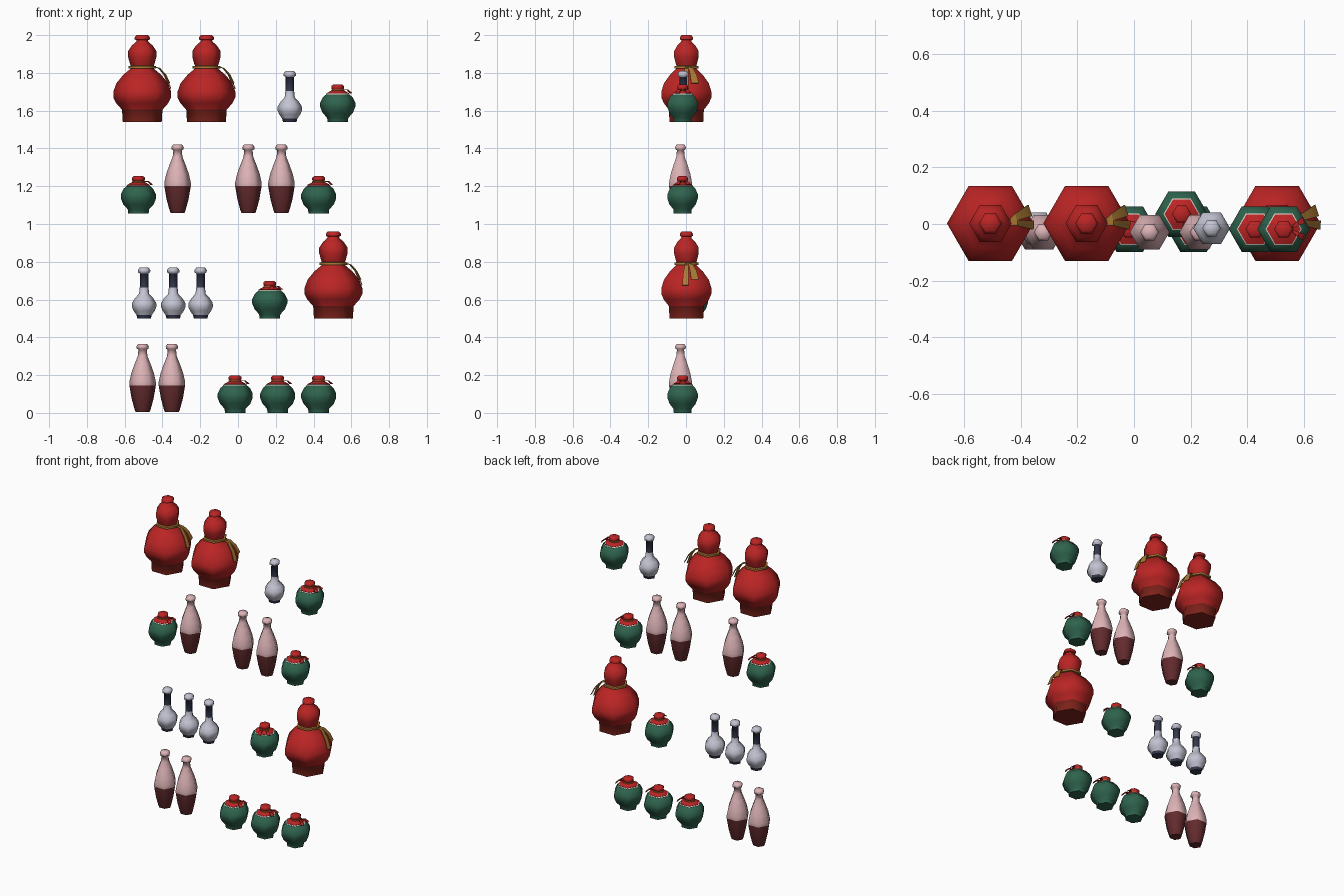
import bpy, bmesh, math
from mathutils import Vector, Matrix

if "Cube" in bpy.data.objects:
    bpy.data.objects.remove(bpy.data.objects["Cube"])


def material(name, rgb):
    m = bpy.data.materials.new(name)
    m.diffuse_color = (*rgb, 1)
    m.use_nodes = True
    m.node_tree.nodes["Principled BSDF"].inputs["Base Color"].default_value = m.diffuse_color
    return m


RED = material("red", (0.50, 0.018, 0.018))
BROWN = material("brown red", (0.20, 0.016, 0.010))
GOLD = material("gold", (0.42, 0.20, 0.035))
GREEN = material("green", (0.028, 0.125, 0.075))
CREAM = material("cream", (0.75, 0.68, 0.62))
PINK = material("pink", (0.72, 0.45, 0.47))
WINE = material("wine", (0.125, 0.024, 0.027))
PALE = material("pale lavender", (0.55, 0.55, 0.65))
NAVY = material("navy grey", (0.035, 0.042, 0.075))


def finish(bm, name, loc, mats, turn=0, smooth=65):
    """Turn a bmesh into a placed, shaded object."""
    bmesh.ops.recalc_face_normals(bm, faces=bm.faces)
    bm.transform(Matrix.Translation(loc) @ Matrix.Rotation(turn, 4, 'Z'))
    me = bpy.data.meshes.new(name)
    bm.to_mesh(me)
    bm.free()
    for m in mats:
        me.materials.append(m)
    ob = bpy.data.objects.new(name, me)
    bpy.context.collection.objects.link(ob)
    bpy.ops.object.select_all(action='DESELECT')
    ob.select_set(True)
    bpy.context.view_layer.objects.active = ob
    bpy.ops.object.shade_smooth_by_angle(angle=math.radians(smooth))
    return ob


def lathe(name, loc, profile, mats, rule=lambda z: 0, turn=0):
    """Six-sided turned shape from (radius, height) points, coloured by height."""
    bm = bmesh.new()
    rings = [[bm.verts.new((r * math.cos(i * math.pi / 3), r * math.sin(i * math.pi / 3), z))
              for i in range(6)] for r, z in profile]
    for a, b in zip(rings, rings[1:]):
        for i in range(6):
            j = (i + 1) % 6
            bm.faces.new((a[i], a[j], b[j], b[i]))
    bm.faces.new(rings[0])
    bm.faces.new(rings[-1])
    for f in bm.faces:
        f.material_index = rule(f.calc_center_median().z)
    return finish(bm, name, loc, mats, turn)


def ribbon(name, loc, points, widths, mat, turn=0, thick=0.004):
    """Thin strip following points that lie out along +x."""
    bm = bmesh.new()
    rows = []
    for p, w in zip(points, widths):
        p = Vector(p)
        side = Vector((-p.y, p.x, 0)).normalized() * w / 2
        out = Vector((p.x, p.y, 0.06)).normalized() * thick
        rows.append([bm.verts.new(v) for v in (p - side, p + side, p + side + out, p - side + out)])
    for a, b in zip(rows, rows[1:]):
        for i in range(4):
            j = (i + 1) % 4
            bm.faces.new((a[i], a[j], b[j], b[i]))
    bm.faces.new(rows[0])
    bm.faces.new(rows[-1])
    finish(bm, name, loc, [mat], turn, 30)


def gourd(x, y, z):
    loc = Vector((x, y, z))
    lathe("gourd_body", loc, [
        (0.103, 0), (0.107, 0.065), (0.138, 0.10), (0.153, 0.13), (0.153, 0.16),
        (0.137, 0.205), (0.100, 0.25), (0.064, 0.28), (0.058, 0.292), (0.064, 0.305),
        (0.075, 0.345), (0.075, 0.375), (0.055, 0.405), (0.032, 0.425), (0.030, 0.433),
        (0.040, 0.437), (0.040, 0.448), (0.030, 0.46)],
        [RED, BROWN], lambda h: 1 if h < 0.065 else 0)
    # cord round the waist with two hanging tails
    lathe("gourd_cord", loc, [(0.060, 0.282), (0.074, 0.284), (0.074, 0.296), (0.060, 0.298)], [GOLD])
    ribbon("cord_tail_long", loc, [(0.068, 0, 0.288), (0.092, 0.002, 0.282), (0.128, -0.003, 0.235),
                                   (0.150, -0.006, 0.175)], [0.014, 0.02, 0.028, 0.032], GOLD)
    ribbon("cord_tail_short", loc, [(0.068, 0.01, 0.290), (0.088, 0.022, 0.284), (0.118, 0.036, 0.25),
                                    (0.138, 0.045, 0.205)], [0.014, 0.024, 0.036, 0.042], GOLD)


def jar(x, y, z, turn=0):
    loc = Vector((x, y, z))
    lathe("jar_body", loc, [
        (0.054, 0), (0.056, 0.022), (0.080, 0.048), (0.093, 0.080), (0.093, 0.102),
        (0.078, 0.132), (0.056, 0.150), (0.034, 0.156)], [GREEN])
    # cloth cover with a pale hem, tied with a cord
    lathe("cover_hem", loc, [(0.062, 0.143), (0.064, 0.146), (0.056, 0.153), (0.040, 0.154)], [CREAM])
    lathe("jar_cover", loc, [
        (0.058, 0.146), (0.060, 0.152), (0.040, 0.163), (0.027, 0.169), (0.034, 0.178),
        (0.034, 0.190), (0.025, 0.198)], [RED])
    lathe("jar_cord", loc, [(0.026, 0.165), (0.034, 0.166), (0.034, 0.171), (0.026, 0.172)], [GOLD])
    for n, dy in (("left", 0.02), ("right", -0.018)):
        ribbon("cover_tail_" + n, loc, [(0.032, dy * 0.4, 0.168), (0.050, dy, 0.169), (0.068, dy * 1.5, 0.152)],
               [0.010, 0.016, 0.024], RED, turn)


def tall_bottle(x, y, z):
    lathe("tall_bottle", (x, y, z), [
        (0.037, 0.004), (0.043, 0.02), (0.058, 0.075), (0.070, 0.145), (0.070, 0.165),
        (0.060, 0.21), (0.042, 0.26), (0.026, 0.30), (0.022, 0.335), (0.031, 0.340),
        (0.033, 0.352), (0.024, 0.365)], [PINK, WINE], lambda h: 1 if h < 0.145 else 0)


def round_bottle(x, y, z):
    lathe("round_bottle", (x, y, z), [
        (0.036, 0), (0.040, 0.018), (0.056, 0.040), (0.065, 0.062), (0.064, 0.082),
        (0.048, 0.108), (0.027, 0.130), (0.023, 0.165), (0.022, 0.238), (0.032, 0.244),
        (0.033, 0.256), (0.022, 0.270)], [PALE, NAVY],
        lambda h: 1 if h < 0.015 or 0.165 < h < 0.24 else 0)


# bottom row to top row
ROWS = (0.0, 0.5, 1.055, 1.54)
for x, r in ((-0.505, 0), (-0.35, 0), (-0.32, 2), (0.055, 2), (0.23, 2)):
    tall_bottle(x, -0.029, ROWS[r])
for x, r in ((-0.015, 0), (0.21, 0), (0.427, 0), (-0.527, 2), (0.427, 2), (0.528, 3)):
    jar(x, -0.018, ROWS[r])
jar(0.168, 0.035, ROWS[1], -math.pi / 3)
for x, r in ((-0.497, 1), (-0.343, 1), (-0.198, 1), (0.274, 3)):
    round_bottle(x, -0.015, ROWS[r])
for x, r in ((-0.507, 3), (-0.167, 3), (0.505, 1)):
    gourd(x, 0.002, ROWS[r])
